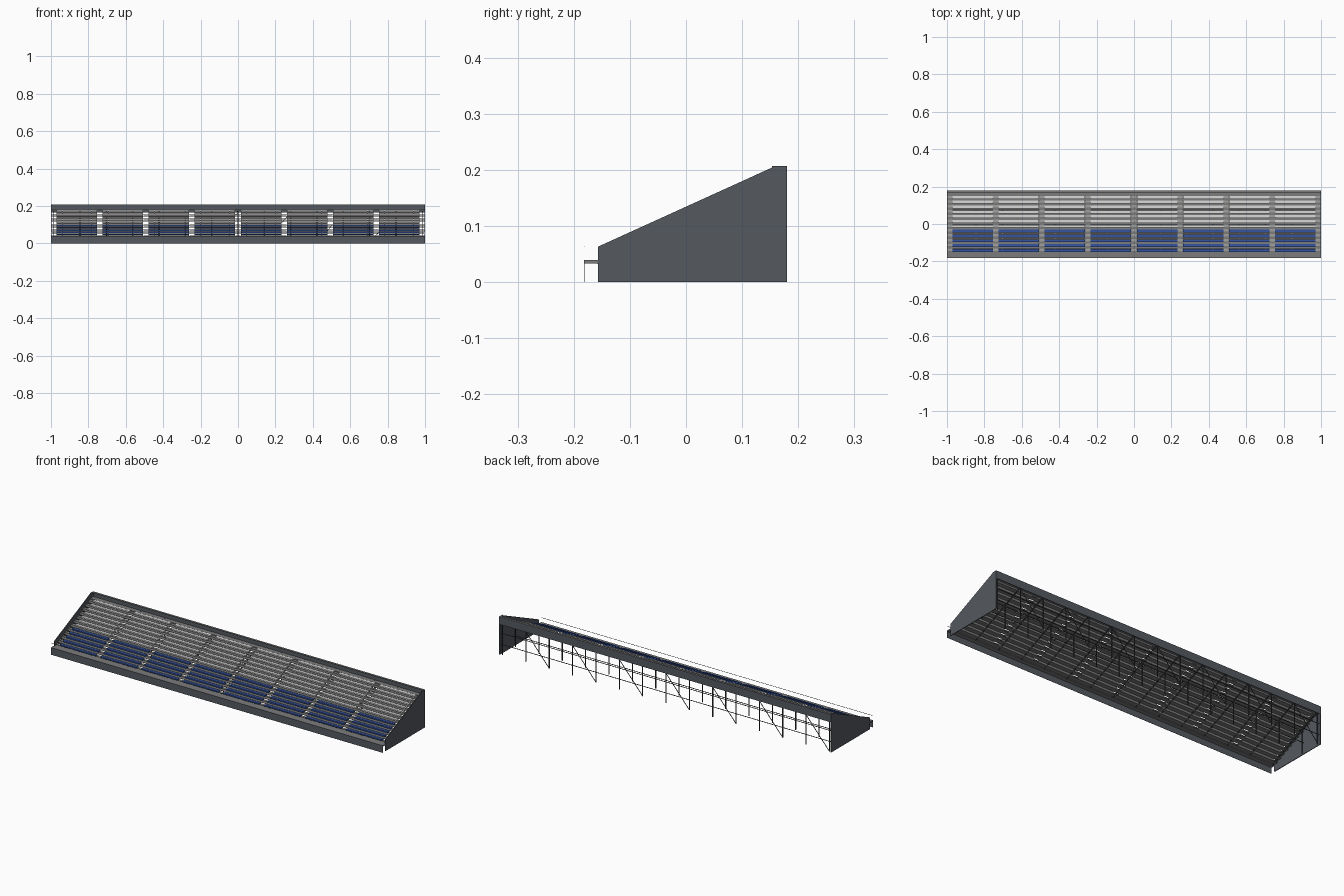
import bpy, bmesh
from mathutils import Vector

cube = bpy.data.objects.get("Cube")
if cube:
    bpy.data.objects.remove(cube, do_unlink=True)


def material(name, r, g, b):
    m = bpy.data.materials.new(name)
    m.use_nodes = True
    m.diffuse_color = (r, g, b, 1)
    m.node_tree.nodes["Principled BSDF"].inputs["Base Color"].default_value = (r, g, b, 1)
    return m


PANEL = material("slate panel", 0.09, 0.1, 0.115)
DECK = material("grey deck", 0.2, 0.2, 0.2)
WHITE = material("pale seat", 0.7, 0.7, 0.7)
BLUE = material("blue seat", 0.035, 0.09, 0.36)
STEEL = material("dark steel", 0.05, 0.055, 0.06)
STEP = material("light step", 0.35, 0.35, 0.34)


def add_object(name, bm, mat):
    bmesh.ops.recalc_face_normals(bm, faces=bm.faces)
    mesh = bpy.data.meshes.new(name)
    bm.to_mesh(mesh)
    bm.free()
    mesh.materials.append(mat)
    obj = bpy.data.objects.new(name, mesh)
    bpy.context.collection.objects.link(obj)
    return obj


def box(bm, x0, x1, y0, y1, z0, z1):
    made = bmesh.ops.create_cube(bm, size=1)
    for v in made["verts"]:
        v.co = Vector(((x0 + x1) / 2 + v.co.x * (x1 - x0),
                       (y0 + y1) / 2 + v.co.y * (y1 - y0),
                       (z0 + z1) / 2 + v.co.z * (z1 - z0)))


def bar(bm, a, b, size):
    # Square bar between two points
    a, b = Vector(a), Vector(b)
    d = b - a
    made = bmesh.ops.create_cube(bm, size=1)
    turn = d.to_track_quat("Z", "Y")
    for v in made["verts"]:
        p = Vector((v.co.x * size, v.co.y * size, v.co.z * d.length))
        v.co = turn @ p + (a + b) / 2


def boxes(name, mat, items):
    bm = bmesh.new()
    for item in items:
        box(bm, *item)
    return add_object(name, bm, mat)


# Layout of the rows, aisles and seating sections
ROWS, BLUE_ROWS = 12, 5
DEPTH, RISE = 0.0258, 0.0118
FRONT, BASE = -0.157, 0.039
aisles = [-0.985 + i * 1.97 / 8 for i in range(9)]
HALF = 0.015
sections = [(a + HALF, b - HALF) for a, b in zip(aisles, aisles[1:])]


def row(i):
    return FRONT + i * DEPTH, BASE + i * RISE


# Side panels
outline = [(FRONT, 0), (FRONT, 0.063), (0.153, 0.204),
           (0.153, 0.207), (0.18, 0.207), (0.18, 0)]
for side, name in ((1, "left_side_panel"), (-1, "right_side_panel")):
    bm = bmesh.new()
    face = bm.faces.new([bm.verts.new((side, y, z)) for y, z in outline])
    ext = bmesh.ops.extrude_face_region(bm, geom=[face])
    for v in ext["geom"]:
        if isinstance(v, bmesh.types.BMVert):
            v.co.x -= side * 0.004
    add_object(name, bm, PANEL)

# Front walkway, skirt and rail
boxes("front_walkway", DECK, [(-1, 1, -0.181, FRONT, 0.033, BASE)])
boxes("front_skirt", PANEL, [(-1, 1, -0.182, -0.181, 0, BASE)])
boxes("front_rail", STEEL, [(-1, 1, -0.182, -0.1805, 0.063, 0.0645)])

# Rear walkway and wall
top = BASE + ROWS * RISE
boxes("rear_walkway", DECK, [(-0.996, 0.996, row(ROWS)[0] - 0.002, 0.178, top - 0.005, top)])
boxes("rear_wall", PANEL, [(-0.996, 0.996, 0.177, 0.18, 0.165, 0.207)])
boxes("rear_wall_cap", DECK, [(-0.996, 0.996, 0.168, 0.18, 0.2045, 0.207)])

# Stepped deck with risers behind the seats
treads, risers, steps = [], [], []
for i in range(ROWS):
    y, z = row(i)
    treads.append((-0.996, 0.996, y, y + DEPTH, z - 0.002, z))
    for a, b in sections:
        risers.append((a, b, y + DEPTH - 0.001, y + DEPTH, z, z + RISE - 0.002))
    for x in aisles:
        steps.append((x - HALF + 0.001, x + HALF - 0.001, y + DEPTH * 0.5, y + DEPTH,
                      z + 0.004, z + RISE * 0.5))
boxes("deck_treads", DECK, treads)
boxes("deck_risers", DECK, risers)
boxes("aisle_steps", STEP, steps)

# Bench seats with legs
for name, mat, rows in (("front_benches", BLUE, range(BLUE_ROWS)),
                        ("rear_benches", WHITE, range(BLUE_ROWS, ROWS))):
    planks = []
    for i in rows:
        y, z = row(i)
        for a, b in sections:
            planks.append((a, b, y + 0.008, y + 0.0235, z + 0.0045, z + 0.0115))
    boxes(name, mat, planks)
boxes("bench_legs", STEEL, [(x - 0.001, x + 0.001, row(i)[0] + 0.013, row(i)[0] + 0.018,
                             row(i)[1], row(i)[1] + 0.005)
                            for i in range(ROWS) for a, b in sections
                            for x in (a + 0.03, b - 0.03)])

# Supporting frame: posts, rails, braces and raking beams
posts = [-0.985 + i * 1.97 / 14 for i in range(15)]
bm = bmesh.new()
for x in posts:
    for y in (0.172, 0.06):
        height = BASE + (y - FRONT) * RISE / DEPTH - 0.008
        bar(bm, (x, y, 0), (x, y, height), 0.004)
add_object("frame_posts", bm, STEEL)

bm = bmesh.new()
for y, z in ((0.172, 0.055), (0.172, 0.115), (0.06, 0.06), (0.06, 0.12)):
    bar(bm, (-0.995, y, z), (0.995, y, z), 0.0025)
add_object("frame_rails", bm, STEEL)

bm = bmesh.new()
for a, b in list(zip(posts, posts[1:]))[::2]:
    bar(bm, (b, 0.174, 0.165), (a, 0.174, 0.003), 0.0025)
add_object("frame_braces", bm, STEEL)

bm = bmesh.new()
for x in posts:
    bar(bm, (x, FRONT, BASE - 0.007), (x, 0.175, top - 0.003), 0.004)
add_object("raking_beams", bm, STEEL)
